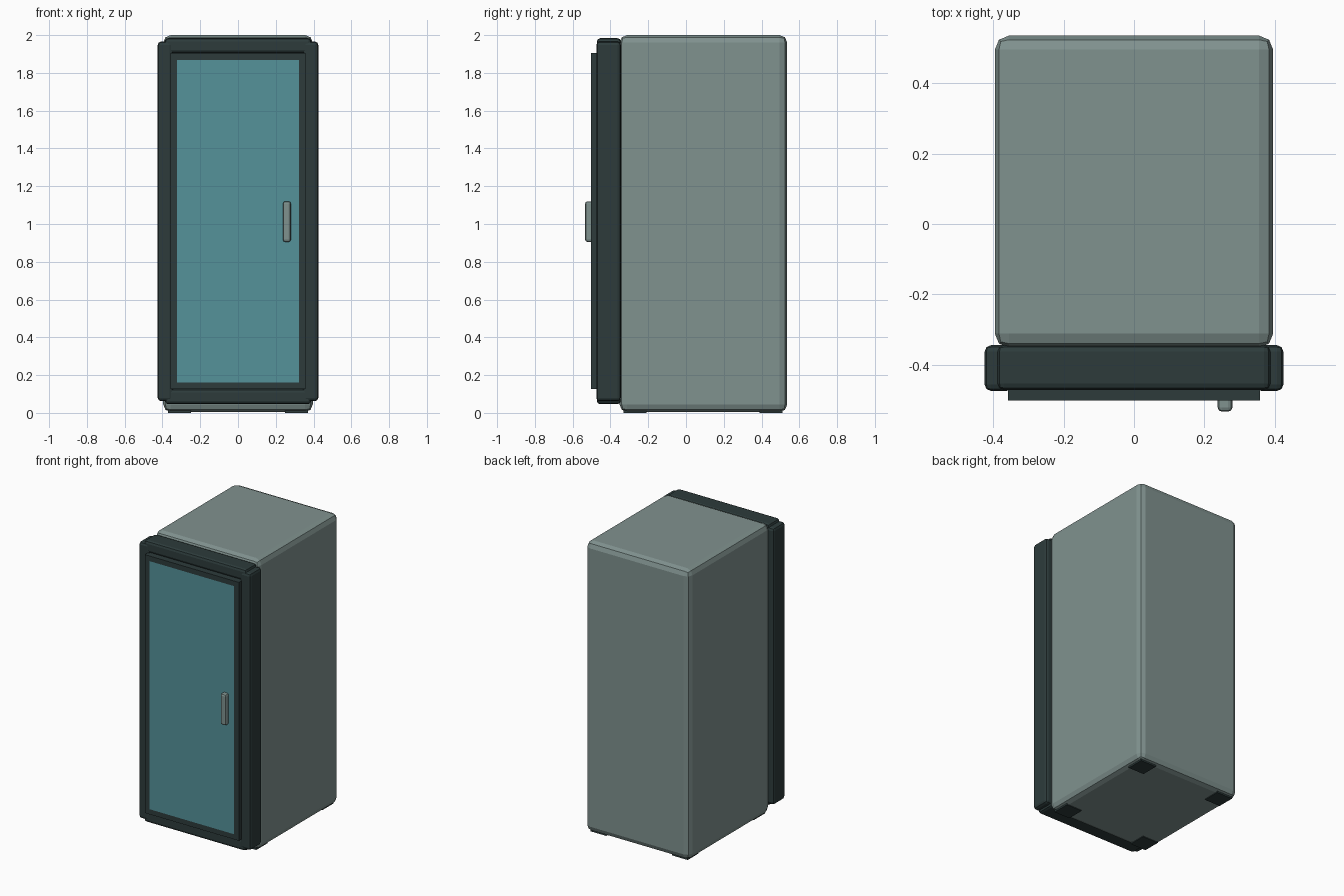
import bpy
import bmesh
from mathutils import Vector

if "Cube" in bpy.data.objects:
    bpy.data.objects.remove(bpy.data.objects["Cube"], do_unlink=True)


def material(name, rgb):
    mat = bpy.data.materials.new(name)
    mat.use_nodes = True
    color = (*rgb, 1.0)
    mat.diffuse_color = color
    mat.node_tree.nodes["Principled BSDF"].inputs["Base Color"].default_value = color
    return mat


STEEL = material("grey steel", (0.216, 0.287, 0.275))
DARK = material("dark trim", (0.026, 0.044, 0.044))
GLASS = material("teal glass", (0.089, 0.287, 0.323))


def box(name, low, high, mat, bevel=0.0):
    """Box between two corners, with an optional faceted round on its edges."""
    low, high = Vector(low), Vector(high)
    bm = bmesh.new()
    bmesh.ops.create_cube(bm, size=1)
    bmesh.ops.scale(bm, vec=high - low, verts=bm.verts)
    mesh = bpy.data.meshes.new(name)
    bm.to_mesh(mesh)
    bm.free()
    mesh.materials.append(mat)
    obj = bpy.data.objects.new(name, mesh)
    obj.location = (low + high) / 2
    bpy.context.collection.objects.link(obj)
    if bevel:
        mod = obj.modifiers.new("rounded edges", "BEVEL")
        mod.width = bevel
        mod.segments = 2
    return obj


# Cabinet body
box("cabinet_body", (-0.396, -0.352, 0.005), (0.396, 0.536, 2.0), STEEL, 0.04)

# Door surround: two stiles and two shorter rails
for side, x in (("right", -0.385), ("left", 0.385)):
    box(side + "_stile", (x - 0.04, -0.475, 0.062), (x + 0.04, -0.345, 1.966), DARK, 0.018)
for end, z in (("bottom", 0.086), ("top", 1.944)):
    box(end + "_rail", (-0.388, -0.472, z - 0.04), (0.388, -0.345, z + 0.04), DARK, 0.018)

# Door with a glass pane inset in its front face
door = box("door", (-0.358, -0.502, 0.126), (0.358, -0.36, 1.904), DARK)
door.data.materials.append(GLASS)
bm = bmesh.new()
bm.from_mesh(door.data)
bm.normal_update()
front = [f for f in bm.faces if f.normal.y < -0.9]
bmesh.ops.inset_region(bm, faces=front, thickness=0.05)
for face in front:
    face.material_index = 1
bm.to_mesh(door.data)
bm.free()

# Handle
box("door_handle", (0.238, -0.534, 0.905), (0.28, -0.49, 1.12), STEEL, 0.012)

# Feet, nearly flush with the underside
for side, x in (("right", -0.31), ("left", 0.31)):
    for end, y in (("front", -0.27), ("back", 0.45)):
        box(f"{end}_{side}_foot", (x - 0.06, y - 0.06, 0), (x + 0.06, y + 0.06, 0.03), DARK)
